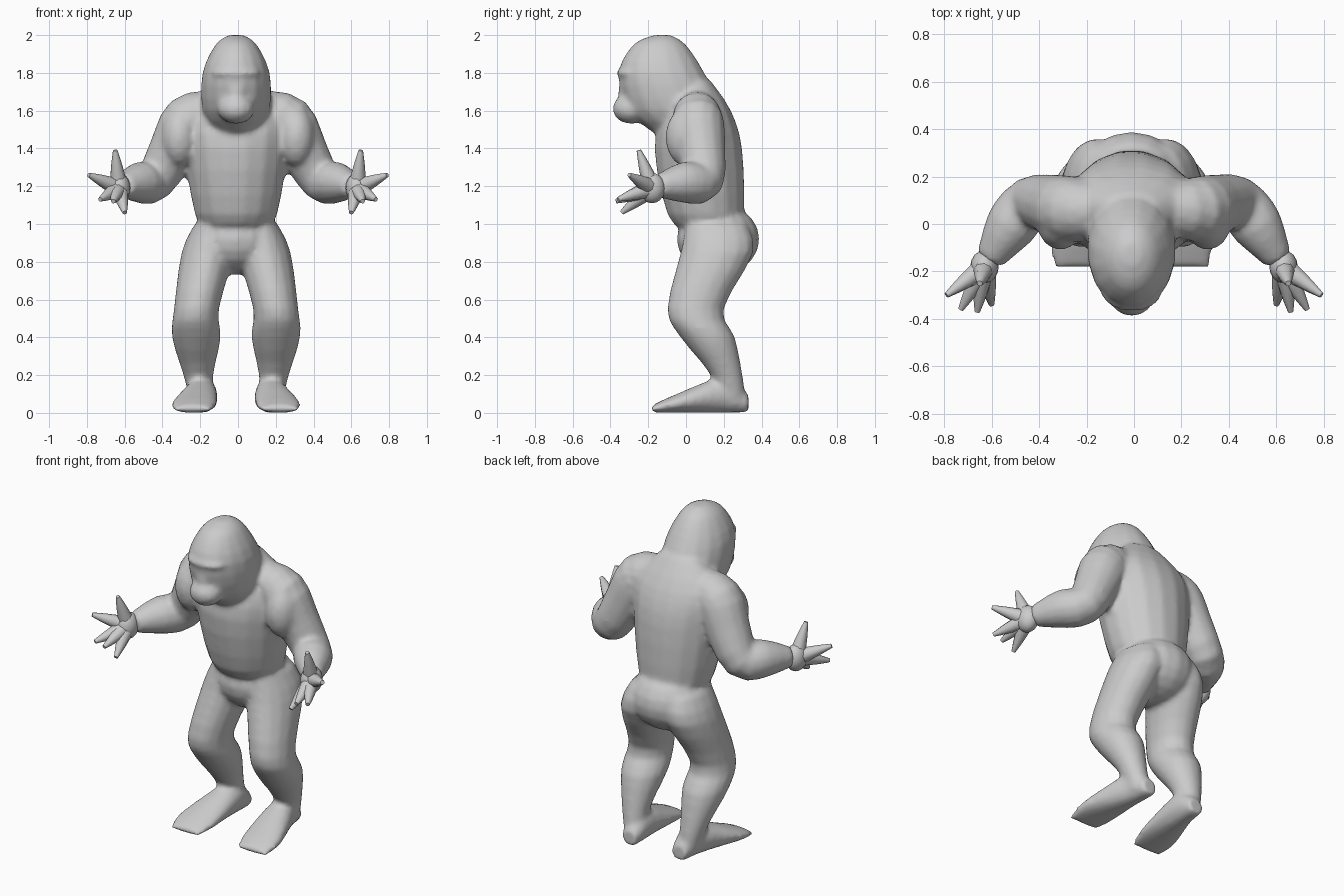
import bpy, math
from mathutils import Vector

cube = bpy.data.objects.get("Cube")
if cube:
    bpy.data.objects.remove(cube, do_unlink=True)

GREY = (0.6, 0.6, 0.6, 1)
fur = bpy.data.materials.new("plain grey")
fur.use_nodes = True
fur.diffuse_color = GREY
fur.node_tree.nodes["Principled BSDF"].inputs["Base Color"].default_value = GREY


def finish(ob, name):
    """Name, colour and smooth the part, with all faces turned outward."""
    ob.name = name
    ob.data.materials.append(fur)
    bpy.ops.object.select_all(action='DESELECT')
    ob.select_set(True)
    bpy.context.view_layer.objects.active = ob
    bpy.ops.object.mode_set(mode='EDIT')
    bpy.ops.mesh.select_all(action='SELECT')
    bpy.ops.mesh.normals_make_consistent(inside=False)
    bpy.ops.object.mode_set(mode='OBJECT')
    bpy.ops.object.shade_smooth_by_angle(angle=math.radians(50))
    return ob


def ease(rows, steps=3):
    """Fill in rows between the given ones along a smooth spline."""
    rows = [Vector(row) for row in rows]
    padded = [rows[0]] + rows + [rows[-1]]
    filled = []
    for before, start, end, after in zip(padded, rows, rows[1:], padded[3:]):
        leave, arrive = (end - before) / 2, (after - start) / 2
        for step in range(steps):
            t = step / steps
            curve = 2 * (start - end) + leave + arrive
            bend = 3 * (end - start) - 2 * leave - arrive
            filled.append(((curve * t + bend) * t + leave) * t + start)
    return filled + [rows[-1]]


def loft(name, rings, sides):
    """Skin a closed surface over rings of (centre, u axis, v axis)."""
    verts, faces = [], []
    for centre, u, v in rings:
        for i in range(sides):
            angle = math.tau * (i + 0.5) / sides
            verts.append(centre + u * math.cos(angle) + v * math.sin(angle))
    for low in range(0, len(verts) - sides, sides):
        for i in range(sides):
            j = (i + 1) % sides
            faces.append((low + i, low + j, low + sides + j, low + sides + i))
    faces.append(tuple(range(sides)))
    faces.append(tuple(range(len(verts) - sides, len(verts))))
    mesh = bpy.data.meshes.new(name)
    mesh.from_pydata(verts, [], faces)
    ob = bpy.data.objects.new(name, mesh)
    bpy.context.collection.objects.link(ob)
    return finish(ob, name)


def stack(name, rows, sides=16):
    """Level sections: height, centre x, half width, front y, back y."""
    return loft(name, [(Vector((x, (front + back) / 2, z)), Vector((width, 0, 0)),
                        Vector((0, (back - front) / 2, 0)))
                       for z, x, width, front, back in ease(rows)], sides)


def tube(name, rows, sides, side_axis):
    """Round sections along a path of x, y, z and radius."""
    rows = ease(rows)
    path = [row.to_3d() for row in rows]
    rings = []
    for i, point in enumerate(path):
        along = (path[min(i + 1, len(path) - 1)] - path[max(i - 1, 0)]).normalized()
        u = along.cross(side_axis).normalized()
        radius = rows[i].w
        rings.append((point, u * radius, along.cross(u) * radius))
    return loft(name, rings, sides)


def ball(name, centre, size):
    bpy.ops.mesh.primitive_uv_sphere_add(segments=16, ring_count=10, location=centre)
    ob = bpy.context.object
    ob.scale = size
    return finish(ob, name)


# Trunk, hips, head and face
MID = -0.01
skin = [
    stack("torso", [(.96, MID, .15, 0, .27), (1.05, MID, .22, -.1, .31),
                    (1.4, MID, .28, -.17, .3), (1.6, MID, .28, -.11, .24),
                    (1.76, MID, .12, 0, .13)]),
    ball("pelvis", (MID, .17, .92), (.23, .22, .19)),
    stack("head", [(1.48, MID, .12, -.17, .17), (1.6, MID, .18, -.31, .19),
                   (1.8, MID, .18, -.36, .1), (1.95, MID, .11, -.28, 0),
                   (2, MID, .04, -.17, -.08)]),
    ball("muzzle", (MID, -.29, 1.61), (.1, .1, .08)),
    ball("nose", (MID, -.32, 1.7), (.05, .04, .06)),
    ball("brow", (MID, -.29, 1.8), (.13, .08, .03)),
]

# Fingertip positions; every finger grows out of the palm
FINGERTIPS = {
    "thumb": (.65, -.25, 1.39),
    "index_finger": (.79, -.3, 1.26),
    "middle_finger": (.73, -.36, 1.13),
    "ring_finger": (.66, -.37, 1.12),
    "little_finger": (.6, -.34, 1.06),
}
PALM = (.63, -.18, 1.19)

# Paired parts
for side, sign in (("left", 1), ("right", -1)):
    def place(x, y, z):
        return Vector((sign * x, y, z))

    across = place(1, .6, 0)
    arm = [(.13, .06, 1.61, .1), (.26, .06, 1.55, .14), (.34, .08, 1.4, .13),
           (.44, .09, 1.23, .11), (.52, -.01, 1.22, .11), (.61, -.15, 1.2, .06)]
    skin.append(tube(side + "_arm", [(*place(x, y, z), radius)
                                     for x, y, z, radius in arm], 14, across))
    skin.append(ball(side + "_biceps", place(.31, .01, 1.46), (.1, .12, .16)))

    # Hand: fingers thin out evenly from the palm to the tip
    palm = place(*PALM)
    ball(side + "_palm", palm, (.06, .07, .08))
    for finger, tip in FINGERTIPS.items():
        tip = place(*tip)
        middle = palm.lerp(tip, .6)
        tube(side + "_" + finger,
             [(*palm, .05), (*middle, .03), (*tip, .012)], 8, across)

    # Leg, from the hip through the knee and calf to the heel
    leg = [(1, .13, .09, 0, .32), (.85, .15, .14, -.03, .36), (.55, .21, .12, -.1, .2),
           (.4, .21, .13, -.03, .26), (.2, .2, .08, .13, .3), (.04, .18, .06, .17, .32)]
    skin.append(stack(side + "_leg", [(z, MID + sign * x, *rest) for z, x, *rest in leg]))

    # Foot, from heel to toe: y, centre x, half width, height
    foot = [(.33, .17, .05, .1), (.2, .18, .08, .19), (-.05, .22, .12, .1), (-.18, .23, .1, .04)]
    skin.append(loft(side + "_foot", [
        (place(x, y, tall / 2) + Vector((MID, 0, 0)), place(width, 0, 0), place(0, 0, tall / 2))
        for y, x, width, tall in ease(foot)], 16))

# Fuse everything but the hands into one continuous skin
bpy.ops.object.select_all(action='DESELECT')
for part in skin:
    part.select_set(True)
body = skin[0]
bpy.context.view_layer.objects.active = body
bpy.ops.object.join()
body.name = "body"
fuse = body.modifiers.new("fuse", 'REMESH')
fuse.mode = 'VOXEL'
fuse.voxel_size = 0.015
fuse.use_smooth_shade = True
soften = body.modifiers.new("soften", 'SMOOTH')
soften.factor = 0.5
soften.iterations = 6
